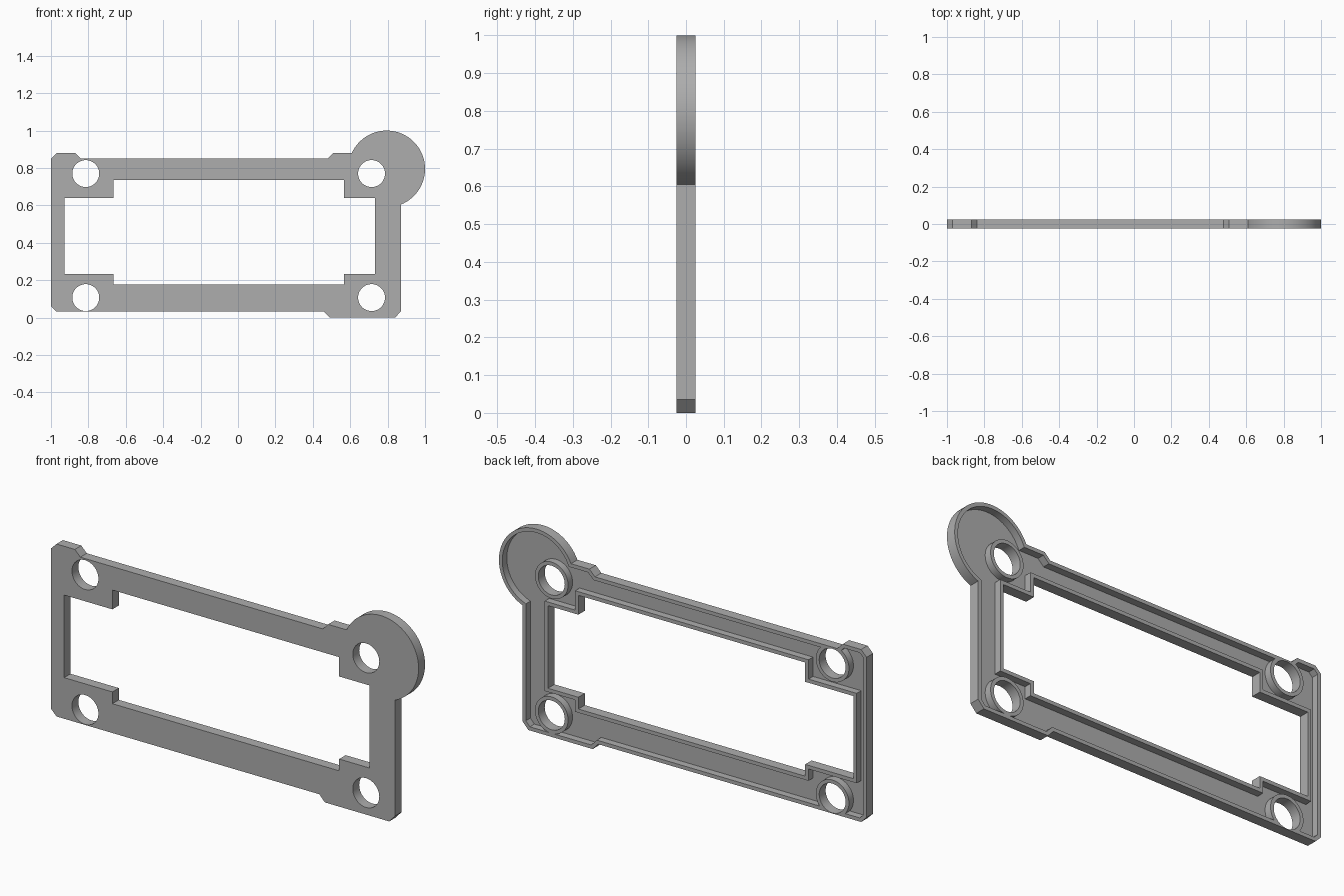
import bpy, bmesh
from math import cos, sin, radians
from mathutils import Vector

cube = bpy.data.objects.get("Cube")
if cube:
    bpy.data.objects.remove(cube, do_unlink=True)

FRONT, BACK, FLOOR = -0.025, 0.025, -0.01
WALL = 0.018
HOLE_R = 0.072
HOLES = [(x, z) for x in (-0.814, 0.714) for z in (0.107, 0.77)]

grey = bpy.data.materials.new("plain grey")
grey.use_nodes = True
colour = (0.42, 0.42, 0.42, 1)
grey.diffuse_color = colour
grey.node_tree.nodes["Principled BSDF"].inputs["Base Color"].default_value = colour


def arc(cx, cz, r, start, end, steps):
    angles = [radians(start + (end - start) * i / steps) for i in range(steps + 1)]
    return [(cx + r * cos(a), cz + r * sin(a)) for a in angles]


def circle(centre, r):
    return arc(*centre, r, 0, 360, 48)[:-1]


def offset(points, d):
    """Mitred inward offset of a counter-clockwise outline (negative d grows it)."""
    pts = [Vector(p) for p in points]
    result = []
    for i, p in enumerate(pts):
        a = (p - pts[i - 1]).normalized()
        b = (pts[(i + 1) % len(pts)] - p).normalized()
        na, nb = Vector((-a.y, a.x)), Vector((-b.y, b.x))
        result.append(p + (na + nb) * d / (1 + na.dot(nb)))
    return result


def prism(name, points, y0, y1):
    """Extrude an x-z outline along y."""
    bm = bmesh.new()
    face = bm.faces.new([bm.verts.new((x, y0, z)) for x, z in points])
    extruded = bmesh.ops.extrude_face_region(bm, geom=[face])["geom"]
    moved = [v for v in extruded if isinstance(v, bmesh.types.BMVert)]
    bmesh.ops.translate(bm, verts=moved, vec=(0, y1 - y0, 0))
    bmesh.ops.recalc_face_normals(bm, faces=bm.faces)
    mesh = bpy.data.meshes.new(name)
    bm.to_mesh(mesh)
    bm.free()
    mesh.materials.append(grey)
    obj = bpy.data.objects.new(name, mesh)
    bpy.context.collection.objects.link(obj)
    return obj


def cut(target, cutter):
    """Subtract the cutter and remove it."""
    cutter.hide_render = True
    mod = target.modifiers.new("cut", "BOOLEAN")
    mod.operation = "DIFFERENCE"
    mod.solver = "EXACT"
    mod.object = cutter
    bpy.context.view_layer.objects.active = target
    bpy.ops.object.modifier_apply(modifier=mod.name)
    bpy.data.objects.remove(cutter, do_unlink=True)


# Outer outline with chamfered tabs and the round corner lobe
outline = [(-1, 0.062), (-0.97, 0.032), (0.46, 0.032), (0.49, 0), (0.84, 0), (0.872, 0.035)]
outline += arc(0.795, 0.795, 0.205, -68, 155.5, 48)
outline += [(0.508, 0.88), (0.478, 0.85), (-0.84, 0.85), (-0.87, 0.88), (-0.97, 0.88), (-1, 0.85)]

# Window with four notched corners
L, R, l, r = -0.928, 0.733, -0.666, 0.568
B, T, b, t = 0.176, 0.735, 0.234, 0.64
window = [(L, b), (l, b), (l, B), (r, B), (r, b), (R, b),
          (R, t), (r, t), (r, T), (l, T), (l, t), (L, t)]

# Recess in the back, leaving rims around the edge, window and holes
pocket = prism("pocket", offset(outline, WALL), FLOOR, BACK + 0.02)
cut(pocket, prism("window_rim", offset(window, -WALL), FLOOR - 0.02, BACK + 0.04))
for h in HOLES:
    cut(pocket, prism("hole_rim", circle(h, HOLE_R + WALL), FLOOR - 0.02, BACK + 0.04))

# Frame plate
frame = prism("frame_plate", outline, FRONT, BACK)
cut(frame, pocket)
cut(frame, prism("window_cutter", window, FRONT - 0.02, BACK + 0.02))
for h in HOLES:
    cut(frame, prism("hole_cutter", circle(h, HOLE_R), FRONT - 0.02, BACK + 0.02))

bpy.ops.object.select_all(action="DESELECT")
frame.select_set(True)
bpy.context.view_layer.objects.active = frame
bpy.ops.object.shade_smooth_by_angle(angle=radians(30))
